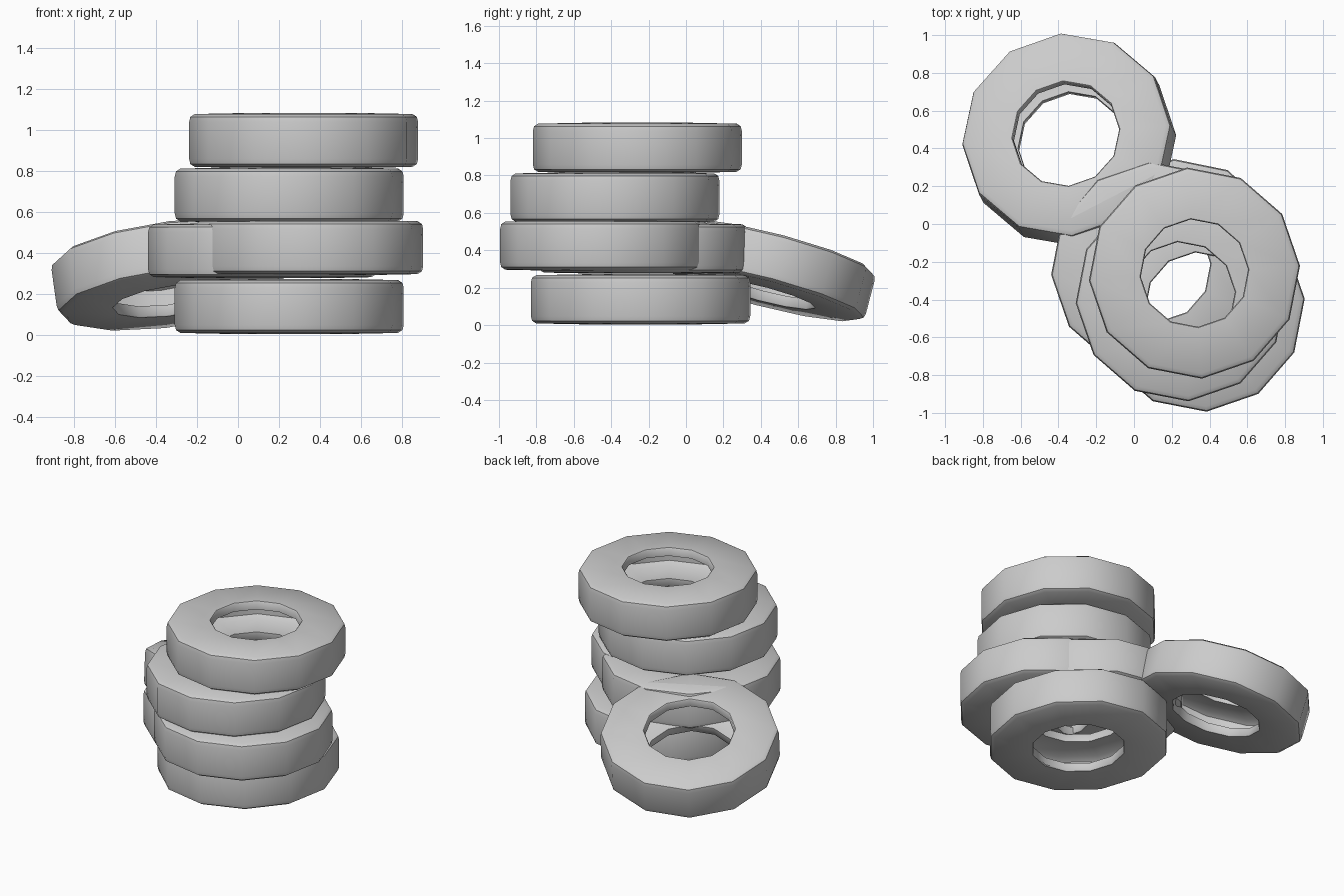
import bpy, bmesh, math
from mathutils import Vector, Matrix

if "Cube" in bpy.data.objects:
    bpy.data.objects.remove(bpy.data.objects["Cube"])

SIDES = 12

# Hollow tyre cross-section (radius, height): upper half, outside to inside lip, then cavity
UPPER = [(0.56, 0.09), (0.554, 0.115), (0.532, 0.129), (0.29, 0.134),
         (0.285, 0.128), (0.285, 0.078), (0.47, 0.078), (0.505, 0.055)]
PROFILE = UPPER + [(r, -z) for r, z in reversed(UPPER)]


def tyre(name, loc, normal=(0, 0, 1), scale=(1, 1, 1)):
    bm = bmesh.new()
    rings = []
    for i in range(SIDES):
        a = math.radians(4) + 2 * math.pi * i / SIDES
        rings.append([bm.verts.new((r * math.cos(a), r * math.sin(a), z)) for r, z in PROFILE])
    n = len(PROFILE)
    for i in range(SIDES):
        a, b = rings[i], rings[(i + 1) % SIDES]
        for j in range(n):
            k = (j + 1) % n
            bm.faces.new((a[j], b[j], b[k], a[k]))
    bmesh.ops.recalc_face_normals(bm, faces=bm.faces)
    tilt = Vector((0, 0, 1)).rotation_difference(Vector(normal)).to_matrix().to_4x4()
    bm.transform(Matrix.Translation(loc) @ tilt @ Matrix.Diagonal((*scale, 1)))
    mesh = bpy.data.meshes.new(name)
    bm.to_mesh(mesh)
    bm.free()
    ob = bpy.data.objects.new(name, mesh)
    bpy.context.collection.objects.link(ob)
    bpy.ops.object.select_all(action='DESELECT')
    ob.select_set(True)
    bpy.context.view_layer.objects.active = ob
    bpy.ops.object.shade_smooth_by_angle(angle=math.radians(40))
    return ob


# Stacked tyres, two of them overlapping in the second layer
tyre("bottom_tyre", (0.25, -0.243, 0.138), scale=(1, 1.05, 1))
tyre("second_tyre_left", (0.12, -0.23, 0.41))
tyre("second_tyre_right", (0.345, -0.435, 0.425))
tyre("third_tyre", (0.25, -0.38, 0.682))
tyre("top_tyre", (0.32, -0.26, 0.948))

# Tyre leaning against the stack
tyre("leaning_tyre", (-0.343, 0.445, 0.294), normal=(-0.14, 0.26, 1))
